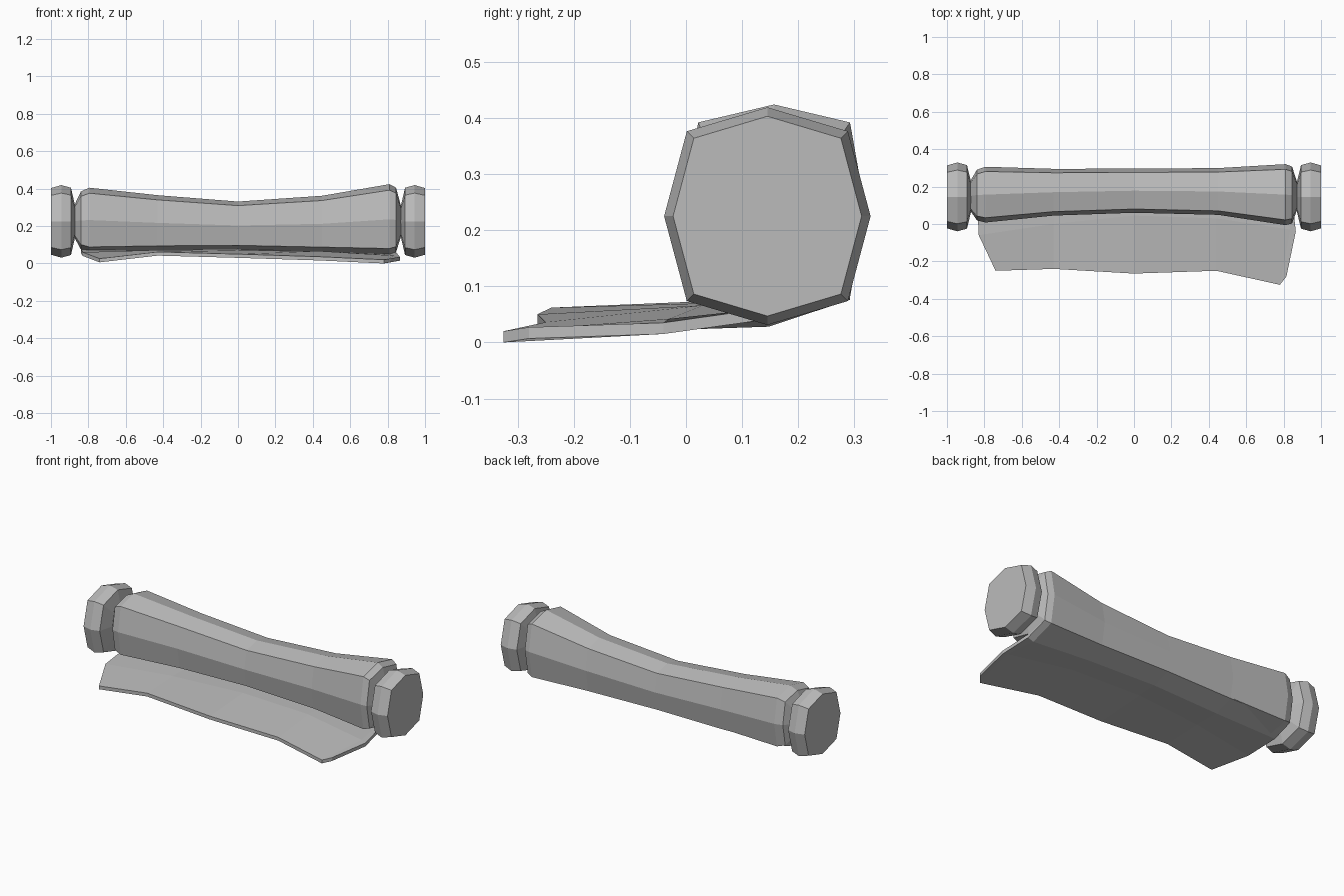
import bpy, bmesh

old = bpy.data.objects.get("Cube")
if old:
    bpy.data.objects.remove(old, do_unlink=True)

grey = bpy.data.materials.new("plain_grey")
grey.use_nodes = True
colour = (0.5, 0.5, 0.5, 1)
grey.diffuse_color = colour
grey.node_tree.nodes["Principled BSDF"].inputs["Base Color"].default_value = colour


def finish(bm, name):
    bmesh.ops.recalc_face_normals(bm, faces=bm.faces)
    mesh = bpy.data.meshes.new(name)
    bm.to_mesh(mesh)
    bm.free()
    mesh.materials.append(grey)
    obj = bpy.data.objects.new(name, mesh)
    bpy.context.collection.objects.link(obj)
    return obj


def ring(x, cy, cz, ry, rz, k):
    """Eight-sided section across x; k places the diagonal corners."""
    signs = [(1, 0), (k, k), (0, 1), (-k, k), (-1, 0), (-k, -k), (0, -1), (k, -k)]
    return [(x, cy + a * ry, cz + b * rz) for a, b in signs]


def octagon_loft(name, sections, k):
    bm = bmesh.new()
    rings = [[bm.verts.new(p) for p in ring(*s, k)] for s in sections]
    for a, b in zip(rings, rings[1:]):
        for i in range(8):
            j = (i + 1) % 8
            bm.faces.new((a[i], a[j], b[j], b[i]))
    bm.faces.new(rings[0])
    bm.faces.new(rings[-1])
    return finish(bm, name)


# rolled body: x, centre y, centre z, half width, half height
body = [
    (-0.878, 0.15, 0.225, 0.075, 0.08),
    (-0.84, 0.155, 0.23, 0.135, 0.155),
    (-0.795, 0.157, 0.232, 0.149, 0.173),
    (-0.43, 0.17, 0.217, 0.125, 0.148),
    (0, 0.178, 0.203, 0.118, 0.128),
    (0.45, 0.174, 0.212, 0.125, 0.15),
    (0.81, 0.157, 0.236, 0.163, 0.188),
    (0.845, 0.155, 0.233, 0.152, 0.172),
    (0.872, 0.15, 0.225, 0.075, 0.08),
]
octagon_loft("rolled_body", body, 0.83)

# end knobs, mirrored
knob = [(1, 0.168, 0.178), (0.945, 0.184, 0.194), (0.893, 0.17, 0.18), (0.87, 0.075, 0.08)]
for side, label in ((1, "left_knob"), (-1, "right_knob")):
    octagon_loft(label, [(side * x, 0.145, 0.225, ry, rz) for x, ry, rz in knob], 0.78)

# unrolled sheet: columns of front edge and crease points on the upper side
front = [(-0.74, -0.25, 0.026), (-0.43, -0.24, 0.062), (0, -0.265, 0.05),
         (0.44, -0.25, 0.036), (0.78, -0.325, 0.02), (0.815, -0.28, 0.027)]
crease = [(-0.83, -0.06, 0.06), (-0.43, 0, 0.072), (0, 0.045, 0.07),
          (0.44, 0.03, 0.066), (0.835, -0.03, 0.042), (0.865, -0.04, 0.035)]
under = [body[i] for i in (1, 3, 4, 5, 6, 7)]
thick = 0.02

bm = bmesh.new()
top, low = [], []
for f, c, (x, cy, cz, ry, rz) in zip(front, crease, under):
    belly = (x, cy - 0.01, cz - rz)
    tail = (x, cy + 0.83 * ry, cz - 0.83 * rz)
    column = [f, c, belly, tail]
    drops = [thick, thick, thick, 0.004]
    top.append([bm.verts.new(p) for p in column])
    low.append([bm.verts.new((p[0], p[1], p[2] - d)) for p, d in zip(column, drops)])
last = len(top) - 1
for i in range(last):
    for grid in (top, low):
        for j in range(3):
            bm.faces.new((grid[i][j], grid[i + 1][j], grid[i + 1][j + 1], grid[i][j + 1]))
    for j in (0, 3):
        bm.faces.new((top[i][j], top[i + 1][j], low[i + 1][j], low[i][j]))
for i in (0, last):
    for j in range(3):
        bm.faces.new((top[i][j], top[i][j + 1], low[i][j + 1], low[i][j]))
finish(bm, "unrolled_sheet")
